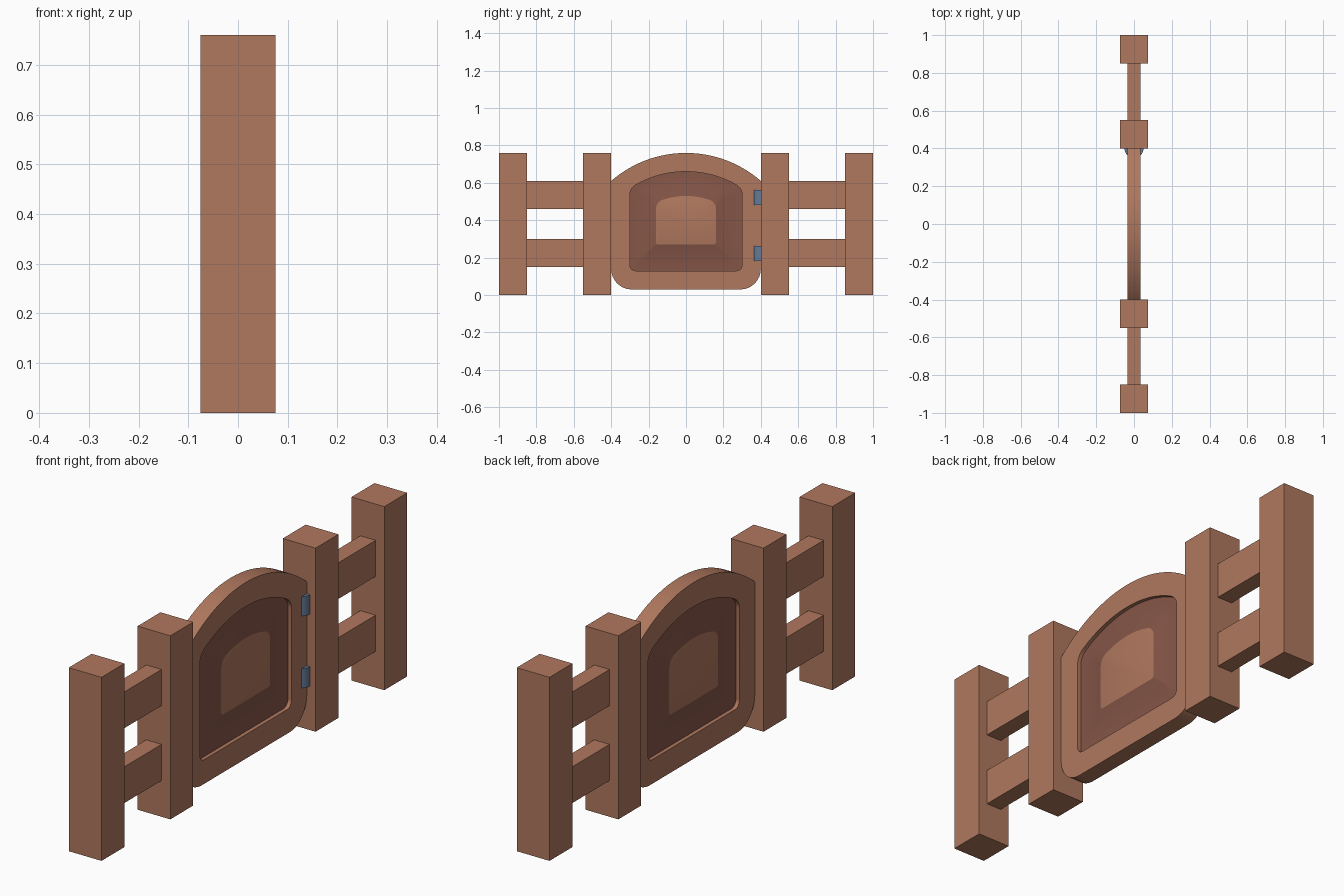
import bpy, bmesh, math

if "Cube" in bpy.data.objects:
    bpy.data.objects.remove(bpy.data.objects["Cube"])


def srgb(r, g, b):
    f = lambda c: c / 12.92 if c <= 0.04045 else ((c + 0.055) / 1.055) ** 2.4
    return (f(r / 255), f(g / 255), f(b / 255), 1)


def material(name, rgb):
    m = bpy.data.materials.new(name)
    m.diffuse_color = srgb(*rgb)
    m.use_nodes = True
    m.node_tree.nodes["Principled BSDF"].inputs["Base Color"].default_value = m.diffuse_color
    return m


WOOD = material("warm wood", (176, 120, 94))
DARK = material("dark wood", (134, 86, 72))
METAL = material("blue grey metal", (100, 122, 150))


def box(name, y0, y1, z0, z1, half_x):
    bpy.ops.mesh.primitive_cube_add(size=1, location=(0, (y0 + y1) / 2, (z0 + z1) / 2))
    ob = bpy.context.object
    ob.name = name
    ob.scale = (2 * half_x, y1 - y0, z1 - z0)
    bpy.ops.object.transform_apply(location=False, rotation=False, scale=True)
    ob.data.materials.append(WOOD)


def outline(w, z0, side, peak, r, rt, n=8, m=36):
    """Arched outline: rounded bottom corners, curved top with optional rounded shoulders."""
    pts = []
    for cy, a0 in ((-(w - r), math.pi), (w - r, 1.5 * math.pi)):
        for i in range(n + 1):
            a = a0 + i / n * math.pi / 2
            pts.append((cy + r * math.cos(a), z0 + r + r * math.sin(a)))
    rise = peak - side
    big = (w * w + rise * rise) / (2 * rise)
    for i in range(m + 1):
        y = w * math.sin(math.pi / 2 - math.pi * i / m)
        z = peak - big + math.sqrt(big * big - y * y)
        over = abs(y) - (w - rt)
        if rt > 0 and over > 0:
            z -= rt * (1 - math.sqrt(max(0, 1 - (over / rt) ** 2)))
        pts.append((y, z))
    return pts


def loft(name, sections, mats, closed, caps=None):
    """Skin (outline, x, material index) sections; the index colours the band that follows."""
    bm = bmesh.new()
    rings = [[bm.verts.new((x, y, z)) for y, z in o] for o, x, _ in sections]
    count = len(rings)
    for k in range(count if closed else count - 1):
        a, b = rings[k], rings[(k + 1) % count]
        for i in range(len(a)):
            j = (i + 1) % len(a)
            bm.faces.new((a[i], a[j], b[j], b[i])).material_index = sections[k][2]
    if caps is not None:
        for ring in (rings[0], rings[-1]):
            bm.faces.new(ring).material_index = caps
    bmesh.ops.recalc_face_normals(bm, faces=bm.faces)
    me = bpy.data.meshes.new(name)
    bm.to_mesh(me)
    bm.free()
    ob = bpy.data.objects.new(name, me)
    bpy.context.collection.objects.link(ob)
    for m in mats:
        me.materials.append(m)
    smooth(ob)


def smooth(ob):
    bpy.ops.object.select_all(action='DESELECT')
    ob.select_set(True)
    bpy.context.view_layer.objects.active = ob
    bpy.ops.object.shade_smooth_by_angle(angle=math.radians(25))


# Fence posts and rails on both sides
for s, side in ((-1, "left"), (1, "right")):
    for label, a, b in (("outer", 0.85, 1.0), ("inner", 0.40, 0.55)):
        box(f"{side}_{label}_post", *sorted((s * a, s * b)), 0, 0.76, 0.075)
    for label, z in (("lower", 0.15), ("upper", 0.46)):
        box(f"{side}_{label}_rail", *sorted((s * 0.55, s * 0.85)), z, z + 0.15, 0.035)

# Gate frame: arched ring with an arched opening
T, P = 0.035, 0.019
outer = outline(0.40, 0.03, 0.61, 0.76, 0.11, 0)
opening = outline(0.30, 0.13, 0.57, 0.66, 0.03, 0.03)
loft("gate_frame", [(outer, -T, 0), (outer, T, 0), (opening, T, 0), (opening, -T, 0)],
     [WOOD], True)

# Gate panel: recessed dark field with a raised centre on both faces
base = outline(0.20, 0.235, 0.535, 0.585, 0.004, 0.01)
raised = outline(0.16, 0.27, 0.495, 0.53, 0.012, 0.03)
loft("gate_panel", [(raised, -T, 1), (base, -P, 1), (opening, -P, 1),
                    (opening, P, 1), (base, P, 1), (raised, T, 1)],
     [WOOD, DARK], False, caps=0)

# Hinge barrels between gate and post
for label, z in (("lower", 0.223), ("upper", 0.521)):
    bpy.ops.mesh.primitive_cylinder_add(vertices=32, radius=0.05, depth=0.08,
                                        location=(0, 0.40, z))
    hinge = bpy.context.object
    hinge.name = f"{label}_hinge"
    hinge.data.materials.append(METAL)
    smooth(hinge)
